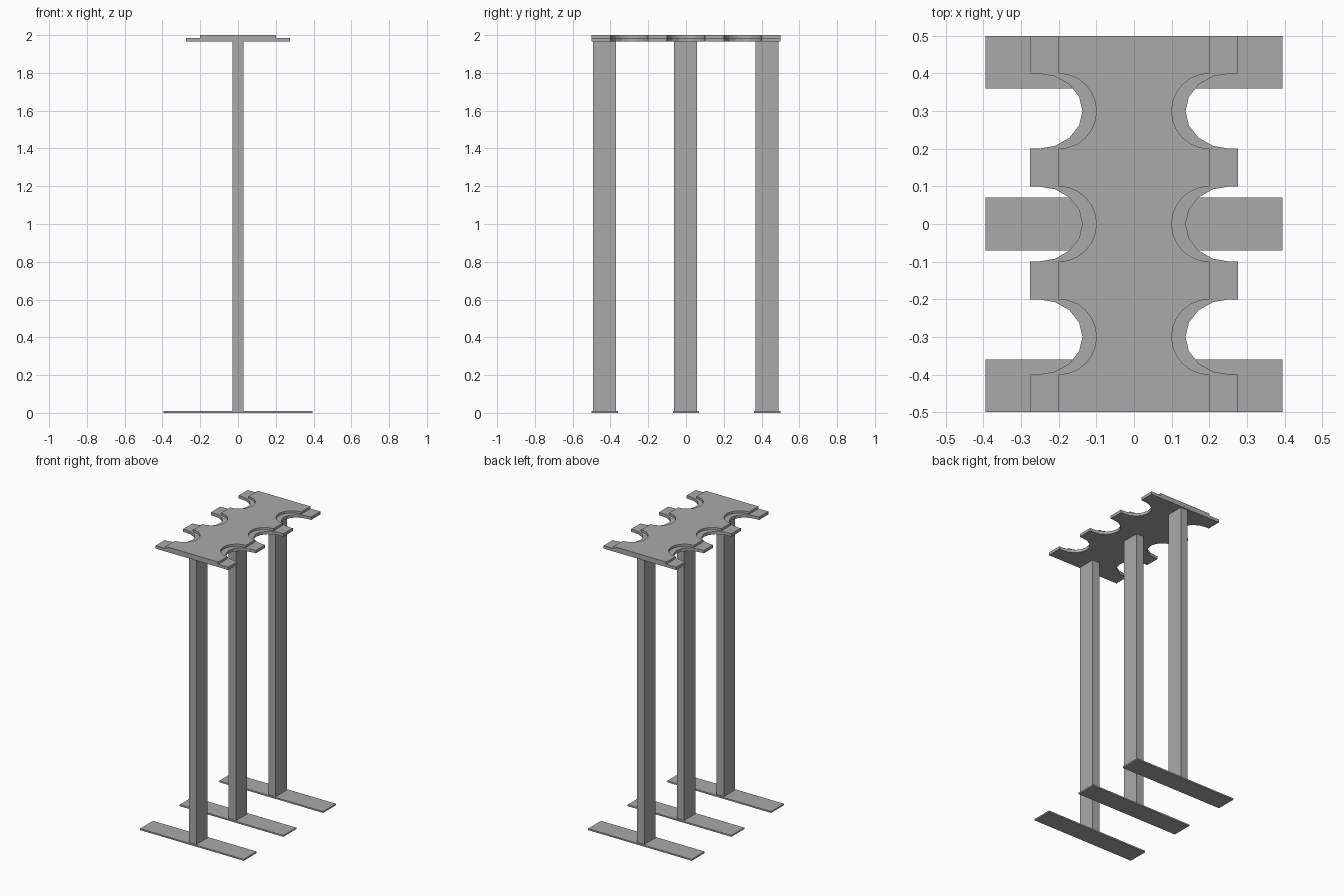
import bpy, bmesh
from math import sin, cos, pi

cube = bpy.data.objects.get("Cube")
if cube:
    bpy.data.objects.remove(cube, do_unlink=True)

grey = bpy.data.materials.new("plain grey")
grey.use_nodes = True
grey.diffuse_color = (0.4, 0.4, 0.4, 1)
grey.node_tree.nodes["Principled BSDF"].inputs["Base Color"].default_value = (0.4, 0.4, 0.4, 1)


def prism(name, outline, z0, z1):
    """Extrude a flat outline from z0 up to z1."""
    bm = bmesh.new()
    face = bm.faces.new([bm.verts.new((x, y, z0)) for x, y in outline])
    top = bmesh.ops.extrude_face_region(bm, geom=[face])["geom"]
    verts = [g for g in top if isinstance(g, bmesh.types.BMVert)]
    bmesh.ops.translate(bm, verts=verts, vec=(0, 0, z1 - z0))
    bmesh.ops.recalc_face_normals(bm, faces=bm.faces)
    mesh = bpy.data.meshes.new(name)
    bm.to_mesh(mesh)
    bm.free()
    mesh.materials.append(grey)
    bpy.context.collection.objects.link(bpy.data.objects.new(name, mesh))


def box(name, hx, y, hy, z0, z1):
    prism(name, [(-hx, y - hy), (hx, y - hy), (hx, y + hy), (-hx, y + hy)], z0, z1)


def scalloped(half_width, centre, depth, steps):
    """Rectangle outline with three round notches along each long side."""
    right = [(half_width, -0.5)]
    for cy in (-0.3, 0, 0.3):
        right.append((half_width, cy - 0.1))
        for i in range(steps + 1):
            a = pi * i / steps
            x = centre - depth * sin(a)
            if half_width - x > 0.001:
                right.append((x, cy - 0.1 * cos(a)))
        right.append((half_width, cy + 0.1))
    right.append((half_width, 0.5))
    return right + [(-x, y) for x, y in reversed(right)]


# Two-layer notched top
prism("lower_top_plate", scalloped(0.276, 0.255, 0.118, 8), 1.965, 1.985)
prism("upper_top_plate", scalloped(0.2, 0.2, 0.1, 12), 1.985, 2.0)

# Three posts, each on a flat foot
for label, foot_y, post_y in (("front", -0.43, -0.432), ("middle", 0, -0.002), ("back", 0.43, 0.43)):
    box(label + "_foot", 0.394, foot_y, 0.07, 0, 0.01)
    box(label + "_post", 0.028, post_y, 0.061, 0.01, 1.965)
